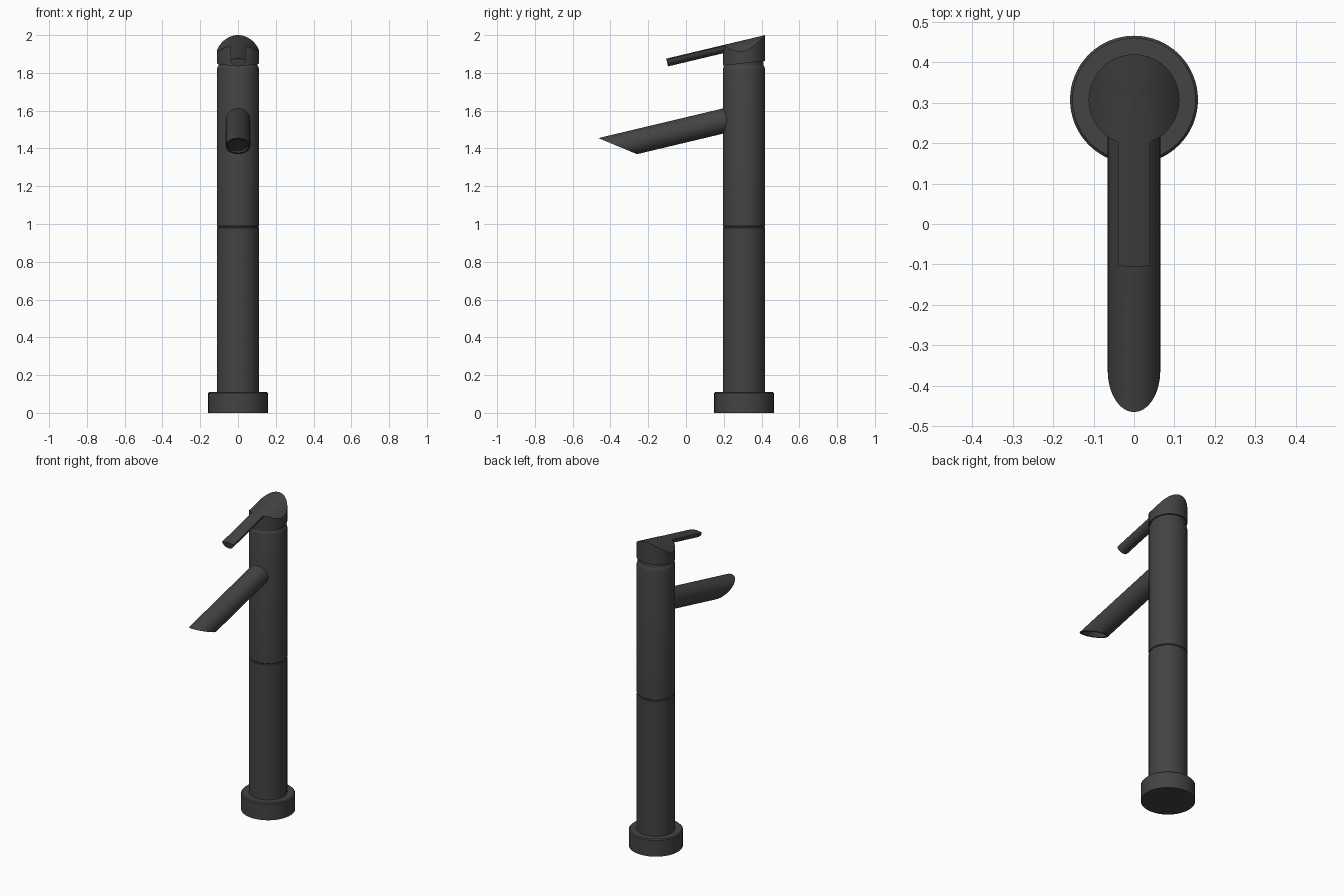
import bpy, bmesh, math
from mathutils import Vector

if "Cube" in bpy.data.objects:
    bpy.data.objects.remove(bpy.data.objects["Cube"])

YC = 0.307          # column axis
R = 0.112           # column radius
SLOPE = 0.238       # tilt shared by cap, lever and spout
SEG = 64

mat = bpy.data.materials.new("dark_grey_metal")
mat.diffuse_color = (0.056, 0.056, 0.056, 1)
mat.use_nodes = True
mat.node_tree.nodes["Principled BSDF"].inputs["Base Color"].default_value = mat.diffuse_color


def loft(name, rings, angle=30):
    """Skin a list of equal-length point rings and close both ends."""
    bm = bmesh.new()
    loops = [[bm.verts.new(p) for p in ring] for ring in rings]
    for a, b in zip(loops, loops[1:]):
        for i in range(len(a)):
            j = (i + 1) % len(a)
            bm.faces.new((a[i], a[j], b[j], b[i]))
    bm.faces.new(loops[0])
    bm.faces.new(loops[-1])
    bmesh.ops.recalc_face_normals(bm, faces=bm.faces)
    mesh = bpy.data.meshes.new(name)
    bm.to_mesh(mesh)
    bm.free()
    mesh.materials.append(mat)
    obj = bpy.data.objects.new(name, mesh)
    bpy.context.collection.objects.link(obj)
    bpy.context.view_layer.objects.active = obj
    obj.select_set(True)
    bpy.ops.object.shade_smooth_by_angle(angle=math.radians(angle))
    obj.select_set(False)
    return obj


def circle(r, height):
    """Ring round the column axis; height is a number or a function of x, y."""
    pts = []
    for i in range(SEG):
        a = math.tau * i / SEG
        x, y = r * math.cos(a), YC + r * math.sin(a)
        pts.append((x, y, height(x, y) if callable(height) else height))
    return pts


def lathe(name, profile):
    return loft(name, [circle(r, z) for r, z in profile])


# Base flange and two-part column with a fine groove
lathe("base_flange", [(0.158, 0), (0.158, 0.104), (0.152, 0.11), (0.1, 0.11)])
lathe("lower_column", [(R, 0.1), (R, 0.98), (0.108, 0.984), (0.108, 0.992)])
lathe("upper_column", [(0.108, 0.986), (R, 0.99), (R, 1.818),
                       (0.109, 1.83), (0.104, 1.838), (0.103, 1.88)])


# Cap: sloping barrel-shaped top, slightly tilted underside
def crown(x):
    return 0.137 - math.sqrt(0.137 ** 2 - x * x)


def cap_top(x, y):
    return 2.0 - SLOPE * (YC + R - y) - crown(x)


def cap_bottom(x, y):
    return 1.851 + 0.11 * (y - YC)


loft("handle_cap",
     [circle(0.1, cap_bottom), circle(R, cap_bottom)]
     + [circle(R * k, cap_top) for k in (1, 0.8, 0.6, 0.4, 0.2, 0.02)])

# Tilted frame: along points to the front and down, up is square to it
tilt = math.atan(SLOPE)
along = Vector((0, -math.cos(tilt), -math.sin(tilt)))
up = Vector((0, -math.sin(tilt), math.cos(tilt)))
side = Vector((1, 0, 0))

# Lever: crowned top and half-round underside
section = [(0.04 * k / 6, -crown(0.04 * k / 6)) for k in range(-6, 7)]
for k in range(1, 20):
    a = math.pi * k / 20
    section.append((0.04 * math.cos(a), -0.006 - 0.036 * math.sin(a)))


def lever_ring(y):
    origin = Vector((0, y, cap_top(0, y)))
    return [origin + side * u + up * v for u, v in section]


loft("lever", [lever_ring(0.25), lever_ring(-0.105)])

# Spout: tilted tube with a slanted, recessed mouth
tip, heel = Vector((0, -0.465, 1.455)), Vector((0, -0.26, 1.37))
cut = (heel - tip).cross(side)
mid = Vector((0, -0.26, 1.4365))


def spout_ring(r, shift=None):
    """Ring on the mouth plane moved by shift, or square at the column."""
    pts = []
    for i in range(SEG):
        a = math.tau * i / SEG
        p = mid + side * r * math.cos(a) + up * r * math.sin(a)
        if shift is None:
            p -= along * 0.56
        else:
            p += along * ((tip - p).dot(cut) / along.dot(cut) + shift)
        pts.append(p)
    return pts


loft("spout", [spout_ring(0.065), spout_ring(0.065, 0),
               spout_ring(0.055, 0), spout_ring(0.055, -0.05)])
